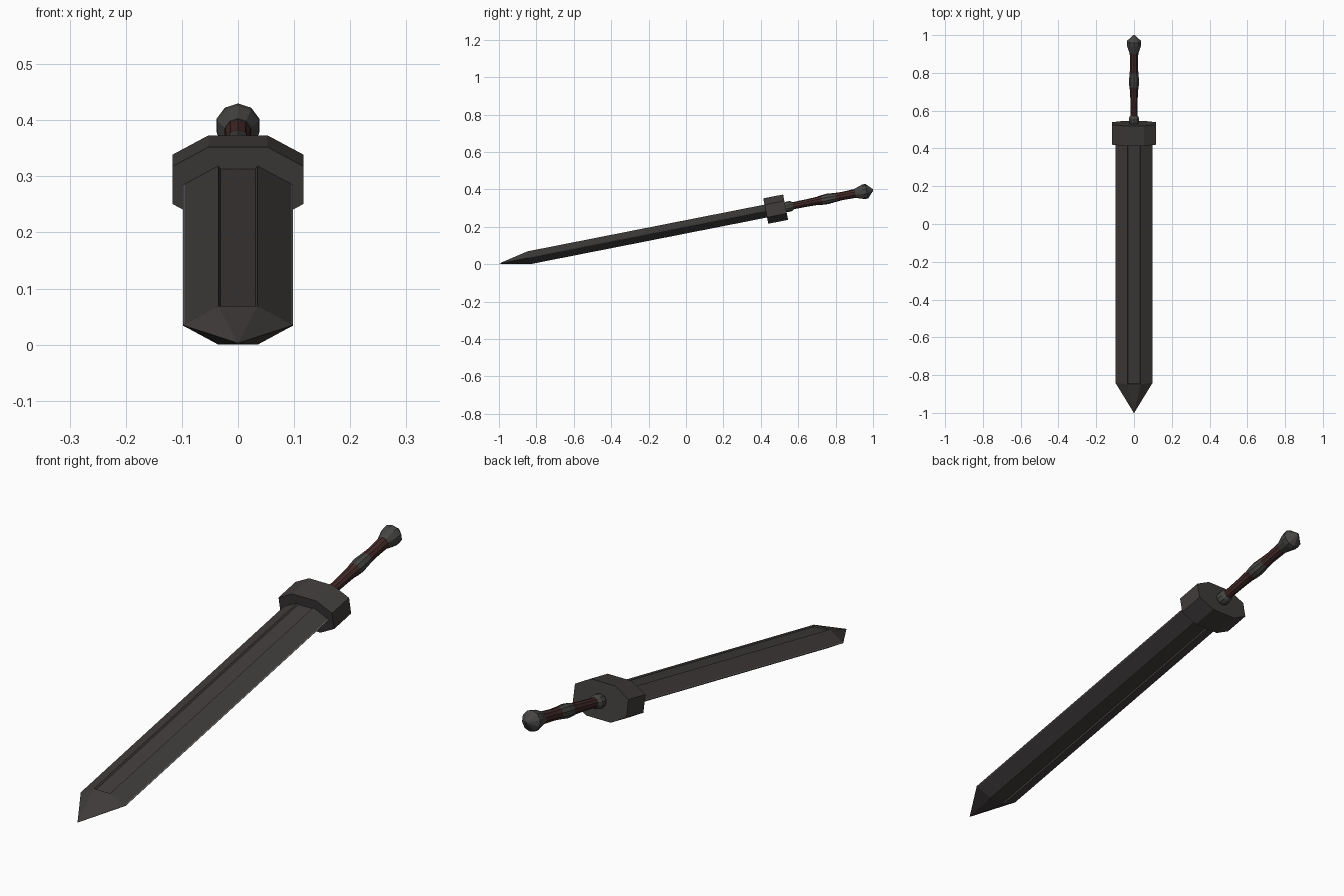
import bpy, bmesh, math
from mathutils import Matrix

if "Cube" in bpy.data.objects:
    bpy.data.objects.remove(bpy.data.objects["Cube"])

# Sword axis: tip on the ground, tilted upward towards the pommel
TILT = Matrix.Translation((0, -1, 0.003)) @ Matrix.Rotation(math.radians(11.15), 4, 'X')


def material(name, rgb):
    m = bpy.data.materials.new(name)
    m.diffuse_color = (*rgb, 1)
    m.use_nodes = True
    m.node_tree.nodes["Principled BSDF"].inputs["Base Color"].default_value = m.diffuse_color
    return m


STEEL = material("dark steel", (0.050, 0.045, 0.043))
EDGE = material("bright edge", (0.16, 0.16, 0.16))
LEATHER = material("red leather", (0.055, 0.023, 0.022))
IRON = material("grey iron", (0.060, 0.059, 0.057))


def loft(name, sections, mats, rule=lambda ring, i: 0):
    """Join cross-sections (s, [(x, n), ...]) along the sword axis."""
    bm = bmesh.new()
    rings = [[bm.verts.new((x, s, n)) for x, n in pts] for s, pts in sections]
    count = len(rings[0])
    for r in range(len(rings) - 1):
        for i in range(count):
            j = (i + 1) % count
            f = bm.faces.new((rings[r][i], rings[r][j], rings[r + 1][j], rings[r + 1][i]))
            f.material_index = rule(r, i)
    bm.faces.new(rings[0])
    bm.faces.new(rings[-1])
    bmesh.ops.remove_doubles(bm, verts=bm.verts, dist=1e-5)
    bmesh.ops.recalc_face_normals(bm, faces=bm.faces)
    bm.transform(TILT)
    me = bpy.data.meshes.new(name)
    bm.to_mesh(me)
    bm.free()
    for m in mats:
        me.materials.append(m)
    ob = bpy.data.objects.new(name, me)
    bpy.context.collection.objects.link(ob)
    return ob


def mirrored(quarter):
    """Complete a section from its +x +n quarter, listed from side to top."""
    half = quarter + [(-x, n) for x, n in reversed(quarter)]
    return half + [(-x, -n) for x, n in half]


# Blade: bevelled body with a fuller on both faces, closing to a point
def blade_section(depth):
    return mirrored([(0.098, 0.0005), (0.095, 0.002), (0.035, 0.035), (0.031, 0.035 - depth)])


tip = [(x * 0.01, n * 0.01) for x, n in blade_section(0)]
loft("blade",
     [(0.0, tip), (0.162, blade_section(0)), (0.163, blade_section(0.006)), (1.47, blade_section(0.006))],
     [STEEL, EDGE],
     lambda r, i: 1 if r > 0 and i % 8 in (0, 6, 7) else 0)

# Guard: flattened octagonal block
guard = mirrored([(0.117, 0.034), (0.053, 0.069)])
loft("guard", [(1.454, guard), (1.562, guard)], [STEEL])


# Turned handle parts, ten-sided
def turned(name, profile, mat):
    loft(name, [(s, [(r * math.sin(k * math.tau / 10), r * math.cos(k * math.tau / 10))
                     for k in range(10)]) for s, r in profile], [mat])


turned("collar", [(1.555, 0.022), (1.572, 0.029), (1.592, 0.027), (1.604, 0.019)], IRON)
turned("lower_grip", [(1.60, 0.019), (1.68, 0.020), (1.735, 0.022), (1.76, 0.026)], LEATHER)
turned("middle_band", [(1.76, 0.026), (1.79, 0.028), (1.835, 0.024)], IRON)
turned("upper_grip", [(1.835, 0.024), (1.87, 0.022), (1.945, 0.024)], LEATHER)
turned("pommel", [(1.942, 0.025), (1.985, 0.039), (2.004, 0.040), (2.0385, 0.004)], IRON)
